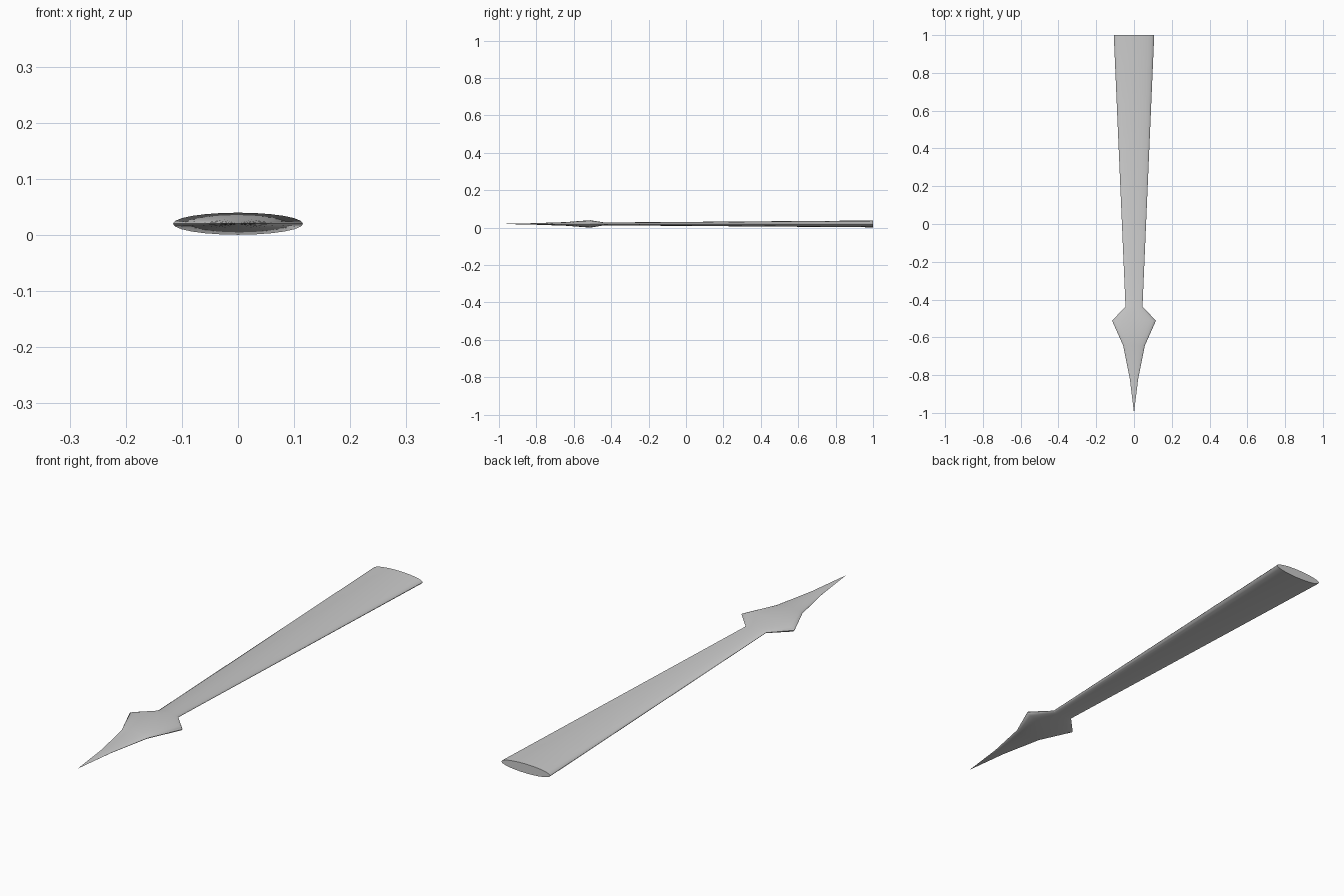
import bpy, bmesh, math

if "Cube" in bpy.data.objects:
    bpy.data.objects.remove(bpy.data.objects["Cube"])

SIDES = 24
FLATNESS = 0.17     # thickness relative to width
MID_Z = 0.02

# (y, half width) from the butt end to just before the tip
profile = [(1.0, 0.107), (-0.437, 0.045), (-0.512, 0.116),
           (-0.645, 0.057), (-0.82, 0.022)]

bm = bmesh.new()


def ring(y, half_width):
    pts = []
    for i in range(SIDES):
        a = 2 * math.pi * i / SIDES
        pts.append(bm.verts.new((half_width * math.cos(a), y,
                                 MID_Z + half_width * FLATNESS * math.sin(a))))
    return pts


rings = [ring(y, w) for y, w in profile]

# shaft and arrowhead skin
for a, b in zip(rings, rings[1:]):
    for i in range(SIDES):
        j = (i + 1) % SIDES
        bm.faces.new((a[i], a[j], b[j], b[i]))

# sharp tip and flat butt end
tip = bm.verts.new((0, -1, MID_Z))
last = rings[-1]
for i in range(SIDES):
    bm.faces.new((last[i], last[(i + 1) % SIDES], tip))
bm.faces.new(rings[0])
bmesh.ops.recalc_face_normals(bm, faces=bm.faces)

mesh = bpy.data.meshes.new("clock_hand")
bm.to_mesh(mesh)
bm.free()
obj = bpy.data.objects.new("clock_hand", mesh)
bpy.context.collection.objects.link(obj)
bpy.context.view_layer.objects.active = obj
obj.select_set(True)
bpy.ops.object.shade_smooth_by_angle(angle=math.radians(35))
